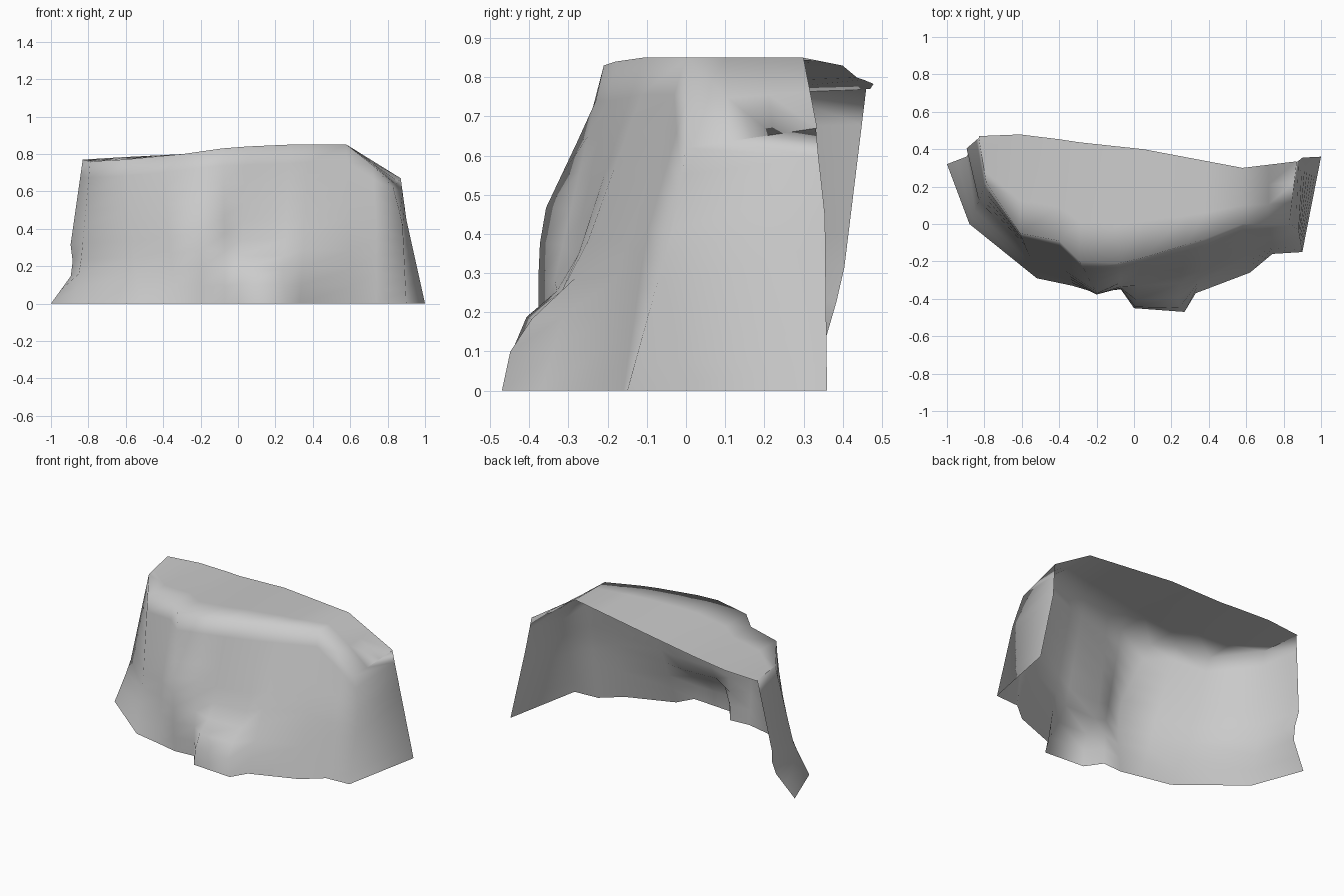
import bpy
import bmesh
from mathutils import Vector

cube = bpy.data.objects.get("Cube")
if cube:
    bpy.data.objects.remove(cube, do_unlink=True)


def make_material(name, colour):
    material = bpy.data.materials.new(name)
    material.use_nodes = True
    material.diffuse_color = colour
    shader = material.node_tree.nodes["Principled BSDF"]
    shader.inputs["Base Color"].default_value = colour
    shader.inputs["Roughness"].default_value = 0.9
    return material


def resample(points, count):
    """Place evenly spaced points along a polyline."""
    points = [Vector(p) for p in points]
    lengths = [(b - a).length for a, b in zip(points, points[1:])]
    total = sum(lengths)
    result = []
    for step in range(count):
        distance = total * step / (count - 1)
        segment = 0
        while segment < len(lengths) - 1 and distance > lengths[segment]:
            distance -= lengths[segment]
            segment += 1
        factor = min(distance / lengths[segment], 1)
        result.append(points[segment].lerp(points[segment + 1], factor))
    return result


def height_at(path, x):
    """Find the point of an x-sorted path at a given x."""
    for start, end in zip(path, path[1:]):
        if x <= end[0]:
            factor = max(0, (x - start[0]) / (end[0] - start[0]))
            return Vector(start).lerp(Vector(end), factor)
    return Vector(path[-1])


# Ground outline, from the back of one end round the front to the other
ground = [
    (-1, .32), (-.88, 0), (-.52, -.29), (-.33, -.33), (-.2, -.36),
    (-.07, -.35), (0, -.45), (.27, -.47), (.33, -.37), (.62, -.26),
    (.74, -.16), (.9, -.15), (1, .36),
]

# Bends of the cliff face above each ground point
bends = [
    [(-.87, .37, .18), (-.9, .4, .28)],
    [(-.84, .1, .22)],
    [(-.56, -.17, .26)],
    [(-.37, -.25, .35)],
    [(-.2, -.38, .22), (-.2, -.37, .44)],
    [(-.07, -.34, .26)],
    [(.01, -.44, .16), (.02, -.3, .28)],
    [(.23, -.44, .14), (.25, -.3, .27)],
    [(.35, -.28, .3)],
    [(.6, -.16, .35)],
    [(.74, -.1, .4)],
    [(.88, -.03, .43)],
    [(.9, .355, .45)],
]

# Front rim of the top
rim = [
    (-.83, .46, .77), (-.79, .22, .76), (-.61, -.05, .77), (-.4, -.09, .79),
    (-.29, -.2, .8), (-.08, -.21, .83), (.05, -.18, .84), (.28, -.11, .85),
    (.38, -.08, .85), (.58, 0, .85), (.72, 0, .74), (.83, 0, .62),
    (.87, .33, .67),
]

# Open back edge of the top
back_edge = [
    (-.83, .47, .77), (-.58, .48, .785), (-.28, .435, .8), (.05, .4, .83),
    (.58, .3, .85), (.87, .335, .67),
]


def build_rock():
    mesh = bpy.data.meshes.new("rock_shell")
    bm = bmesh.new()
    columns = []
    last = len(rim) - 1
    for index, (foot, middle, lip) in enumerate(zip(ground, bends, rim)):
        points = resample([(*foot, 0), *middle, lip], 10)
        # The end columns finish on the back edge itself
        x = lip[0]
        if index <= 1:
            x = back_edge[0][0]
        elif index >= last - 1:
            x = back_edge[-1][0]
        back = height_at(back_edge, x)
        points += [Vector(lip).lerp(back, step / 3) for step in range(1, 4)]
        columns.append([bm.verts.new(p) for p in points])

    for left, right in zip(columns, columns[1:]):
        for row in range(len(left) - 1):
            bm.faces.new((left[row], right[row], right[row + 1], left[row + 1]))
    bmesh.ops.remove_doubles(bm, verts=bm.verts, dist=0.002)
    bmesh.ops.dissolve_degenerate(bm, edges=bm.edges, dist=0.0005)
    for face in bm.faces:
        face.smooth = True
    bm.to_mesh(mesh)
    bm.free()

    rock = bpy.data.objects.new("rock_shell", mesh)
    bpy.context.collection.objects.link(rock)
    mesh.materials.append(make_material("stone_grey", (.6, .6, .6, 1)))
    return rock


build_rock()
